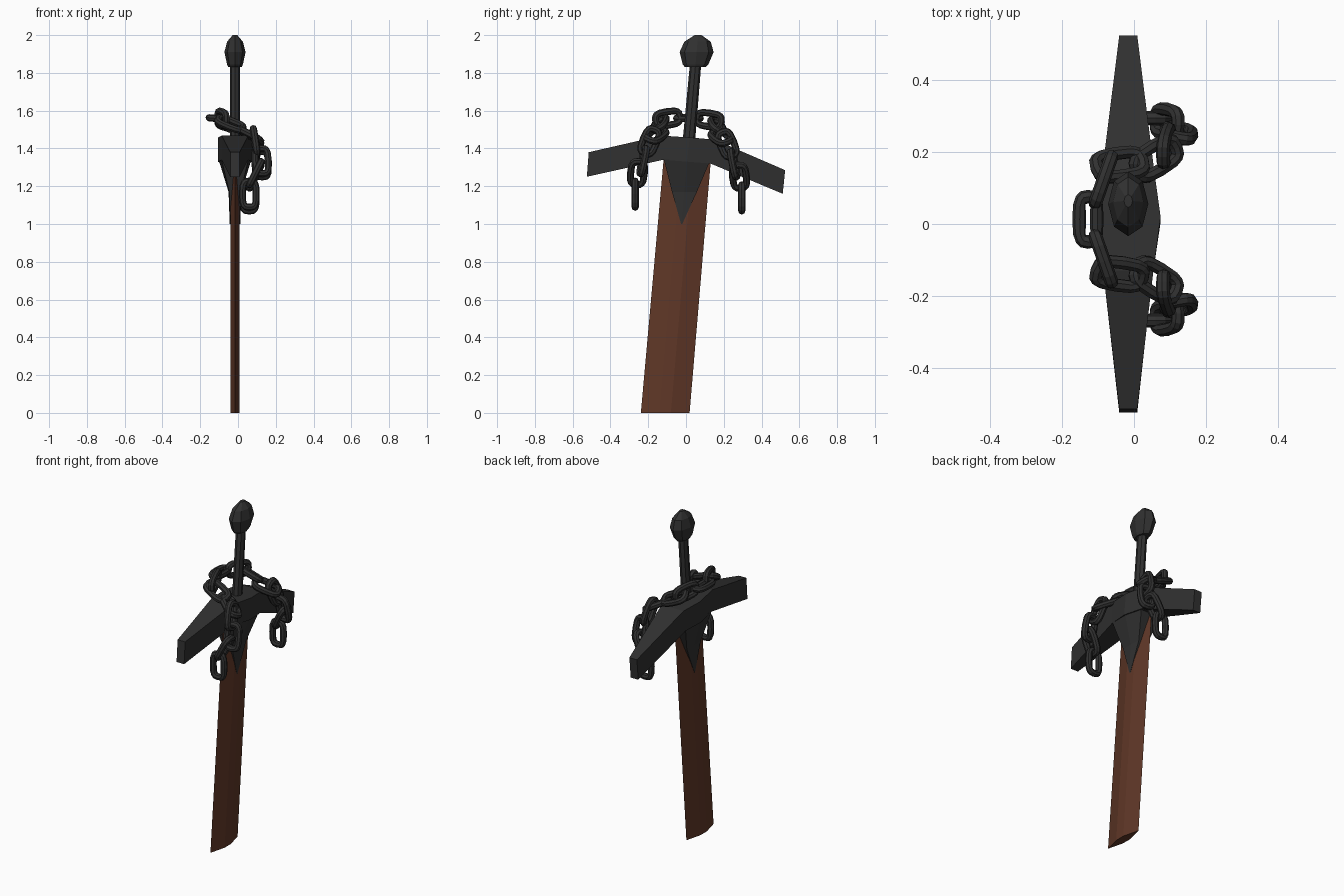
import bpy, bmesh, math
from mathutils import Vector, Matrix

old = bpy.data.objects.get("Cube")
if old:
    bpy.data.objects.remove(old, do_unlink=True)

CX = -0.016        # thickness centre of the sword
MID_Y = 0.013      # mirror plane of the chain


def material(name, rgb):
    m = bpy.data.materials.new(name)
    m.use_nodes = True
    m.diffuse_color = (*rgb, 1)
    m.node_tree.nodes["Principled BSDF"].inputs["Base Color"].default_value = (*rgb, 1)
    return m


IRON = material("dark_iron", (0.03, 0.03, 0.03))
RUST = material("rusty_brown", (0.115, 0.038, 0.02))


def loft(name, rings, mat, closed=False):
    """Skin equal-sized rings of points, capped at the ends unless closed."""
    bm = bmesh.new()
    loops = [[bm.verts.new(p) for p in r] for r in rings]
    pairs = list(zip(loops, loops[1:]))
    if closed:
        pairs.append((loops[-1], loops[0]))
    else:
        bm.faces.new(loops[0])
        bm.faces.new(loops[-1])
    n = len(loops[0])
    for a, b in pairs:
        for i in range(n):
            j = (i + 1) % n
            bm.faces.new((a[i], a[j], b[j], b[i]))
    bmesh.ops.recalc_face_normals(bm, faces=bm.faces)
    me = bpy.data.meshes.new(name)
    bm.to_mesh(me)
    bm.free()
    me.materials.append(mat)
    ob = bpy.data.objects.new(name, me)
    bpy.context.collection.objects.link(ob)
    return ob


def axis_y(z):
    """The sword leans back slightly."""
    return -0.11 + 0.087 * z


def section(z, pts):
    return [(CX + x, axis_y(z) + y, z) for x, y in pts]


def oval(z, rx, ry, n=8):
    return section(z, [(rx * math.cos(math.tau * i / n), ry * math.sin(math.tau * i / n))
                       for i in range(n)])


def ridge(z, centre, edge, w):
    return section(z, [(centre, 0), (edge, w), (-edge, w), (-centre, 0), (-edge, -w), (edge, -w)])


# Blade: flattened hexagon, cut off flat at the bottom
blade = [(0.025, -0.03), (0.025, 0.03), (0, 0.129), (-0.025, 0.03), (-0.025, -0.03), (0, -0.129)]
loft("blade", [section(0, blade), section(1.36, [(x, y * 0.97) for x, y in blade])], RUST)

# Collar wedge that narrows onto the blade
loft("collar", [ridge(1.345, 0.088, 0.072, 0.125),
                ridge(1.17, 0.034, 0.03, 0.066),
                ridge(1.0, 0.028, 0.026, 0.003)], IRON)

# Crossguard: top y, top z, bottom y, bottom z, half thickness
guard = [(-0.515, 1.38, -0.525, 1.25, 0.025),
         (-0.13, 1.468, -0.12, 1.34, 0.07),
         (0.02, 1.458, 0.005, 1.33, 0.09),
         (0.15, 1.447, 0.13, 1.32, 0.072),
         (0.525, 1.285, 0.512, 1.16, 0.025)]
loft("crossguard", [[(CX - h, ty, tz), (CX + h, ty, tz), (CX + h, by, bz), (CX - h, by, bz)]
                    for ty, tz, by, bz, h in guard], IRON)

# Grip and faceted pommel
loft("grip", [oval(1.44, 0.026, 0.033), oval(1.85, 0.026, 0.03)], IRON)
loft("pommel", [oval(1.83, 0.035, 0.055), oval(1.845, 0.042, 0.068), oval(1.91, 0.056, 0.09),
                oval(1.965, 0.042, 0.07), oval(2.0, 0.012, 0.018)], IRON)


def link(name, centre, along, normal, half_len=0.069, half_wid=0.036, r=0.019):
    """One rounded-rectangle chain link."""
    u = Vector(along).normalized()
    n = Vector(normal)
    n = (n - u * n.dot(u)).normalized()
    v = n.cross(u)
    c = Vector(centre)
    c.z -= 0.035 * (c.y - MID_Y)
    rings = []
    steps = 16
    for i in range(steps):
        t = math.tau * i / steps
        ct, st = math.cos(t), math.sin(t)
        a = math.copysign(abs(ct) ** 0.6, ct) * half_len
        b = math.copysign(abs(st) ** 0.6, st) * half_wid
        p = c + u * a + v * b
        out = (u * ct + v * st).normalized()
        rings.append([p + (out * math.cos(k * math.tau / 8) + n * math.sin(k * math.tau / 8)) * r
                      for k in range(8)])
    loft(name, rings, IRON, closed=True)


# Chain: one middle link, then a mirrored run of links on each side
link("chain_link_middle", (-0.128, MID_Y, 1.56), (0, 1, 0), (0.1, 0, 1), 0.063, 0.025)
run = [((-0.085, 0.11, 1.555), (0.35, 1, -0.15), (1, -0.35, 0)),
       ((-0.04, 0.152, 1.525), (1, 0.15, -0.4), (0.35, 0.6, 1)),
       ((0.062, 0.17, 1.465), (1, 0.6, -0.5), (0.4, -0.2, 1)),
       ((0.09, 0.205, 1.43), (0.15, 0.4, -1), (1, 0, 0)),
       ((0.125, 0.24, 1.325), (0.05, 0.2, -1), (0.2, 1, 0.2)),
       ((0.092, 0.27, 1.26), (-0.5, 0.1, -1), (1, 0, -0.5)),
       ((0.06, 0.282, 1.148), (0, 0, 1), (0, 1, 0))]
for side, label in ((1, "back"), (-1, "front")):
    for i, (c, d, n) in enumerate(run):
        link(f"chain_link_{label}_{i + 1}",
             (c[0], MID_Y + side * c[1], c[2]),
             (d[0], side * d[1], d[2]), (n[0], side * n[1], n[2]))
